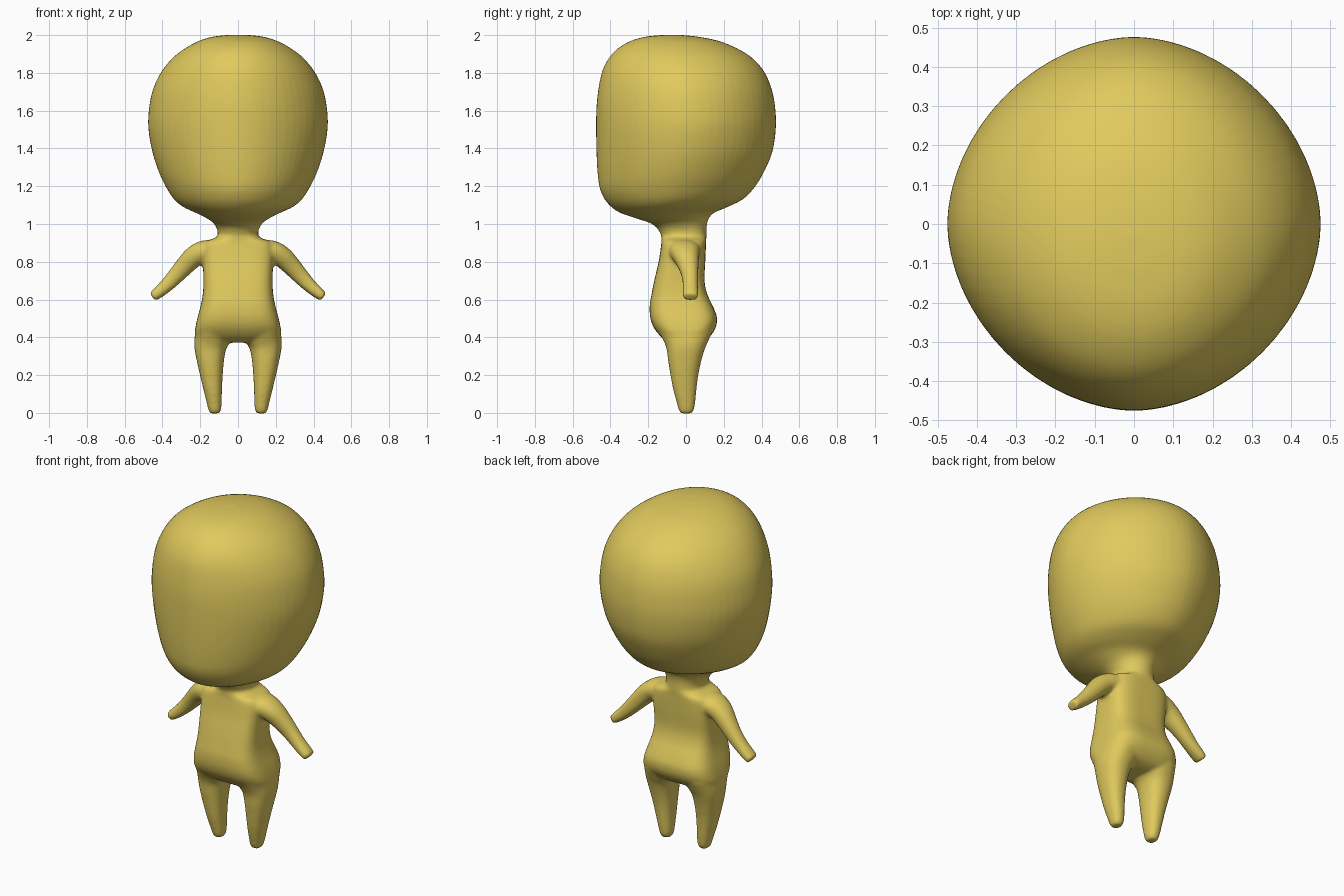
import bpy, bmesh, math
from mathutils import Vector

skin = bpy.data.materials.new("mustard_yellow")
skin.diffuse_color = (0.75, 0.59, 0.11, 1)

bm = bmesh.new()
N = 64


def power(v, p):
    return math.copysign(abs(v) ** p, v)


def smooth_rows(rows, steps=4):
    """Insert in-between rows along a spline through the given rows."""
    out = []
    for i in range(len(rows) - 1):
        a, b, c, d = (rows[min(max(i + k, 0), len(rows) - 1)] for k in (-1, 0, 1, 2))
        for s in range(steps):
            t = s / steps
            out.append([q + 0.5 * t * (r - p + t * (2 * p - 5 * q + 4 * r - u
                        + t * (3 * (q - r) + u - p))) for p, q, r, u in zip(a, b, c, d)])
    return out + [rows[-1]]


def loft(rings):
    """Skin closed rings of points and cap both ends."""
    loops = [[bm.verts.new(p) for p in ring] for ring in rings]
    for a, b in zip(loops, loops[1:]):
        for i in range(N):
            j = (i + 1) % N
            bm.faces.new((a[i], a[j], b[j], b[i]))
    bm.faces.new(loops[0][::-1])
    bm.faces.new(loops[-1])


def section(z, x0, x1, y0, y1, e=2.0):
    """Horizontal superellipse filling the given box."""
    cx, cy, rx, ry = (x0 + x1) / 2, (y0 + y1) / 2, (x1 - x0) / 2, (y1 - y0) / 2
    angles = [2 * math.pi * i / N for i in range(N)]
    return [(cx + rx * power(math.cos(a), 2 / e), cy + ry * power(math.sin(a), 2 / e), z)
            for a in angles]


# Head: height, half width, front, back, squareness
head = [(0.97, 0.108, -0.14, 0.108, 2), (1.005, 0.130, -0.19, 0.112, 2),
        (1.03, 0.165, -0.265, 0.12, 1.95), (1.06, 0.225, -0.35, 0.15, 1.9),
        (1.09, 0.29, -0.395, 0.22, 1.85), (1.13, 0.338, -0.43, 0.30, 1.85),
        (1.19, 0.378, -0.457, 0.36, 1.85), (1.27, 0.417, -0.468, 0.41, 1.85),
        (1.38, 0.453, -0.474, 0.457, 1.85), (1.51, 0.475, -0.476, 0.476, 1.85),
        (1.62, 0.470, -0.474, 0.472, 1.85), (1.72, 0.448, -0.463, 0.452, 1.86),
        (1.81, 0.403, -0.443, 0.412, 1.88), (1.88, 0.345, -0.407, 0.35, 1.92),
        (1.93, 0.28, -0.36, 0.27, 1.95), (1.97, 0.205, -0.29, 0.17, 2),
        (1.992, 0.13, -0.21, 0.06, 2), (2.001, 0.05, -0.12, -0.03, 2)]
loft([section(z, -w, w, f, b, e) for z, w, f, b, e in smooth_rows(head)])

# Torso and neck: height, half width, front, back, squareness
torso = [(0.372, 0.15, -0.07, 0.07, 2.5), (0.390, 0.208, -0.115, 0.11, 3),
         (0.42, 0.228, -0.148, 0.14, 3.2), (0.46, 0.224, -0.175, 0.16, 3.4),
         (0.51, 0.213, -0.190, 0.163, 3.5), (0.57, 0.197, -0.192, 0.14, 3.5),
         (0.63, 0.186, -0.182, 0.112, 3.5), (0.70, 0.183, -0.168, 0.098, 3.5),
         (0.80, 0.186, -0.145, 0.102, 3.5), (0.87, 0.190, -0.134, 0.105, 3.2),
         (0.905, 0.175, -0.130, 0.106, 3), (0.925, 0.125, -0.131, 0.108, 2.5),
         (0.945, 0.106, -0.133, 0.108, 2.2), (1.0, 0.122, -0.165, 0.111, 2),
         (1.06, 0.17, -0.2, 0.13, 2)]
loft([section(z, -w, w, f, b, e) for z, w, f, b, e in smooth_rows(torso)])

# Legs: height, inner edge, outer edge, front, back
leg = [(-0.003, 0.102, 0.147, -0.026, 0.028), (0.012, 0.091, 0.155, -0.037, 0.040),
       (0.05, 0.087, 0.165, -0.048, 0.048), (0.12, 0.085, 0.182, -0.067, 0.055),
       (0.20, 0.081, 0.201, -0.082, 0.065), (0.28, 0.074, 0.219, -0.095, 0.082),
       (0.34, 0.062, 0.230, -0.103, 0.100), (0.38, 0.040, 0.231, -0.118, 0.118),
       (0.43, 0.035, 0.227, -0.145, 0.140)]
# Arms: centre x, centre z, half thickness, front, back
arm = [(0.11, 0.855, 0.060, -0.10, 0.085), (0.18, 0.855, 0.058, -0.090, 0.075),
       (0.235, 0.825, 0.056, -0.070, 0.068), (0.285, 0.775, 0.050, -0.042, 0.066),
       (0.335, 0.720, 0.043, -0.022, 0.065), (0.385, 0.669, 0.036, -0.017, 0.064),
       (0.425, 0.635, 0.031, -0.019, 0.065), (0.452, 0.613, 0.025, -0.017, 0.063)]
arm = smooth_rows(arm, 3)
for s in (-1, 1):
    loft([[(s * x, y, z) for x, y, z in section(h, a, b, f, k, 2.3)]
          for h, a, b, f, k in smooth_rows(leg)])
    rings = []
    for i, (x, z, t, f, k) in enumerate(arm):
        p, q = arm[max(i - 1, 0)], arm[min(i + 1, len(arm) - 1)]
        d = Vector((q[0] - p[0], 0, q[1] - p[1])).normalized()
        rings.append([(s * (x - d.z * u), y, z + d.x * u)
                      for u, y, _ in section(0, -t, t, f, k, 2.2)])
    loft(rings)

bmesh.ops.recalc_face_normals(bm, faces=bm.faces)
mesh = bpy.data.meshes.new("figure")
bm.to_mesh(mesh)
bm.free()
mesh.materials.append(skin)
figure = bpy.data.objects.new("figure", mesh)
bpy.context.collection.objects.link(figure)

# Fuse the parts into one skin and soften the joins
fuse = figure.modifiers.new("fuse", 'REMESH')
fuse.mode = 'VOXEL'
fuse.voxel_size = 0.01
fuse.use_smooth_shade = True
soften = figure.modifiers.new("soften", 'SMOOTH')
soften.factor = 0.5
soften.iterations = 6
